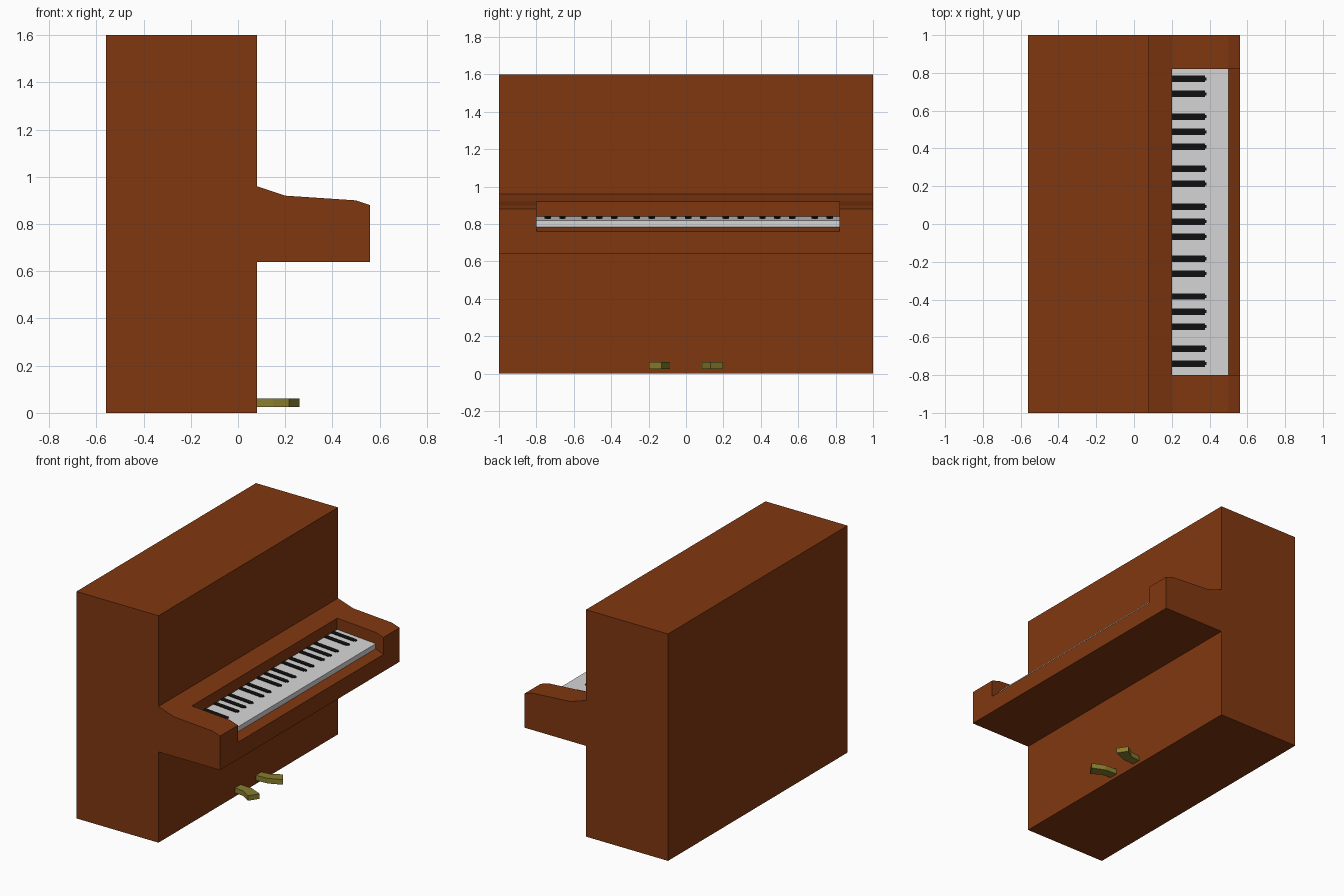
import bpy, bmesh
from mathutils import Vector

if "Cube" in bpy.data.objects:
    bpy.data.objects.remove(bpy.data.objects["Cube"])


def material(name, rgb):
    m = bpy.data.materials.new(name)
    m.diffuse_color = (*rgb, 1.0)
    m.use_nodes = True
    m.node_tree.nodes["Principled BSDF"].inputs["Base Color"].default_value = m.diffuse_color
    return m


WOOD = material("brown_wood", (0.216, 0.039, 0.005))
WHITE = material("key_white", (0.68, 0.68, 0.68))
BLACK = material("key_black", (0.005, 0.005, 0.005))
BRASS = material("pedal_brass", (0.25, 0.21, 0.028))


def prism(name, points, direction, mat):
    """Extrude a closed 3D polygon along a direction into a solid."""
    bm = bmesh.new()
    face = bm.faces.new([bm.verts.new(p) for p in points])
    new = bmesh.ops.extrude_face_region(bm, geom=[face], use_keep_orig=True)["geom"]
    moved = [v for v in new if isinstance(v, bmesh.types.BMVert)]
    bmesh.ops.translate(bm, verts=moved, vec=Vector(direction))
    bmesh.ops.recalc_face_normals(bm, faces=bm.faces)
    mesh = bpy.data.meshes.new(name)
    bm.to_mesh(mesh)
    bm.free()
    mesh.materials.append(mat)
    obj = bpy.data.objects.new(name, mesh)
    bpy.context.collection.objects.link(obj)
    return obj


def side_prism(name, profile, y0, y1, mat):
    """Prism from an xz profile, running from y0 to y1."""
    return prism(name, [(x, y0, z) for x, z in profile], (0, y1 - y0, 0), mat)


# Case with key shelf, one side profile across the full width
case = side_prism("piano_case", [
    (-0.56, 0), (0.08, 0), (0.08, 0.64), (0.56, 0.64), (0.56, 0.88), (0.50, 0.90),
    (0.20, 0.92), (0.08, 0.96), (0.08, 1.60), (-0.56, 1.60)], -1, 1, WOOD)

# Key bed recess, open at the front with a sloping lip
cutter = side_prism("recess_cutter", [
    (0.20, 0.785), (0.50, 0.785), (0.56, 0.76), (0.608, 0.74), (0.608, 1.0), (0.20, 1.0)],
    -0.80, 0.82, WOOD)
cutter.hide_render = True
mod = case.modifiers.new("recess", 'BOOLEAN')
mod.operation = 'DIFFERENCE'
mod.solver = 'EXACT'
mod.object = cutter
bpy.context.view_layer.objects.active = case
case.select_set(True)
bpy.ops.object.modifier_apply(modifier=mod.name)
bpy.data.objects.remove(cutter)

# White keyboard block with a gently sloping top
side_prism("white_keys", [(0.20, 0.785), (0.50, 0.785), (0.50, 0.82), (0.20, 0.84)],
           -0.80, 0.82, WHITE)


# Black keys in groups of two and three, with a small narrow tip
def black_key(y):
    w, t = 0.017, 0.008
    outline = [(0.20, -w), (0.375, -w), (0.375, -t), (0.385, -t),
               (0.385, t), (0.375, t), (0.375, w), (0.20, w)]
    pts = [(x, y + dy, 0.838 - (x - 0.20) / 15) for x, dy in outline]
    prism("black_key", pts, (0, 0, 0.006), BLACK)


for octave in range(4):
    group = [0.768, 0.689] + ([0.568, 0.488, 0.409] if octave < 3 else [])
    for y in group:
        black_key(y - 0.476 * octave)

# Two pedals splayed outwards, mirrored
pedal = [(0.08, 0.085), (0.17, 0.09), (0.26, 0.13), (0.215, 0.197), (0.15, 0.155), (0.08, 0.147)]
for side, label in ((-1, "left_pedal"), (1, "right_pedal")):
    prism(label, [(x, side * y, 0.025) for x, y in pedal], (0, 0, 0.036), BRASS)
